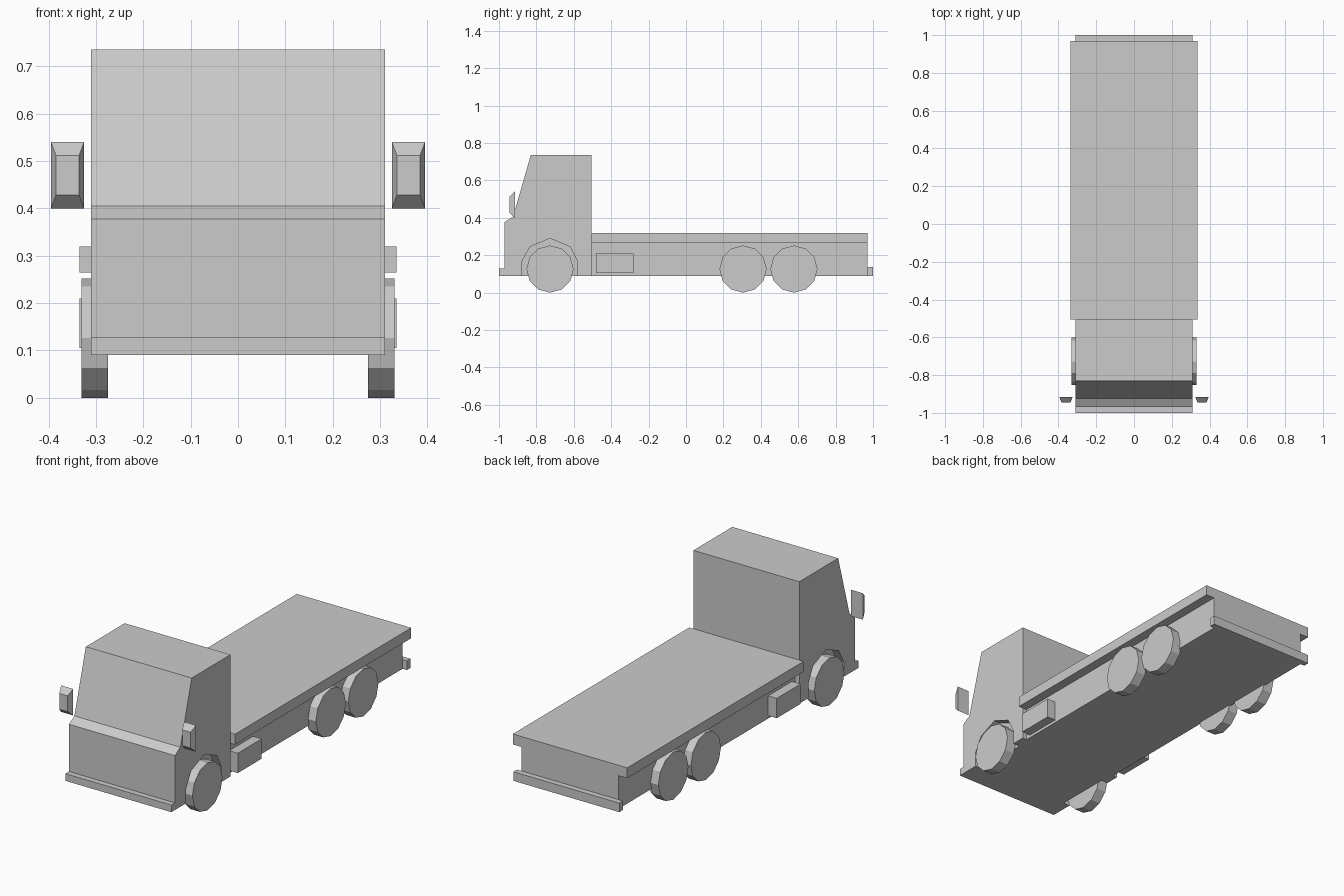
import bpy, bmesh, math
from mathutils import Matrix

if "Cube" in bpy.data.objects:
    bpy.data.objects.remove(bpy.data.objects["Cube"])


def finish(name, bm):
    bmesh.ops.recalc_face_normals(bm, faces=bm.faces)
    mesh = bpy.data.meshes.new(name)
    bm.to_mesh(mesh)
    bm.free()
    obj = bpy.data.objects.new(name, mesh)
    bpy.context.collection.objects.link(obj)
    return obj


def box(name, x0, x1, y0, y1, z0, z1):
    bm = bmesh.new()
    bmesh.ops.create_cube(bm, size=1)
    for v in bm.verts:
        v.co = (x1 if v.co.x > 0 else x0,
                y1 if v.co.y > 0 else y0,
                z1 if v.co.z > 0 else z0)
    return finish(name, bm)


def extrude_profile(name, profile, x0, x1):
    """Side profile of (y, z) points extruded along x."""
    bm = bmesh.new()
    face = bm.faces.new([bm.verts.new((x0, y, z)) for y, z in profile])
    new = bmesh.ops.extrude_face_region(bm, geom=[face])["geom"]
    bmesh.ops.translate(bm, vec=(x1 - x0, 0, 0),
                        verts=[g for g in new if isinstance(g, bmesh.types.BMVert)])
    return finish(name, bm)


def span(side, a, b):
    return sorted((side * a, side * b))


def wheel(name, side, y, r=0.126):
    bm = bmesh.new()
    rot = Matrix.Rotation(math.pi / 2, 4, 'Y')
    bmesh.ops.create_cone(bm, cap_ends=True, segments=12, radius1=r, radius2=r,
                          depth=0.055,
                          matrix=Matrix.Translation((side * 0.3025, y, r)) @ rot)
    return finish(name, bm)


def mirror(name, side):
    # box whose front face is smaller than its back
    x0, x1 = span(side, 0.325, 0.395)
    obj = box(name, x0, x1, -0.945, -0.915, 0.40, 0.54)
    cx = side * 0.36
    for v in obj.data.vertices:
        if v.co.y < -0.93:
            v.co.x = cx + (v.co.x - cx) * 0.7
            v.co.z = 0.512 if v.co.z > 0.47 else 0.428
    return obj


# cab
FRONT_AXLE = -0.727
cab = extrude_profile("cab", [(-0.97, 0.09), (-0.97, 0.378), (-0.925, 0.405),
                              (-0.83, 0.735), (-0.505, 0.735), (-0.505, 0.09)],
                      -0.31, 0.31)

# bumpers, bed and chassis
box("front_bumper", -0.31, 0.31, -1.0, -0.97, 0.09, 0.128)
box("rear_bumper", -0.31, 0.31, 0.97, 1.0, 0.09, 0.138)
box("flat_bed", -0.335, 0.335, -0.505, 0.97, 0.265, 0.32)
box("chassis", -0.285, 0.285, -0.505, 0.97, 0.09, 0.265)

# wheel arch outline cut into the cab
arch = [(-0.15, 0.05), (-0.15, 0.167), (-0.107, 0.245), (0, 0.29),
        (0.107, 0.245), (0.147, 0.167), (0.147, 0.05)]

for side, label in ((-1, "left"), (1, "right")):
    cutter = extrude_profile(f"{label}_arch_cutter",
                             [(y + FRONT_AXLE, z) for y, z in arch],
                             *span(side, 0.27, 0.36))
    cutter.hide_render = True
    cutter.hide_viewport = True
    mod = cab.modifiers.new(f"{label}_arch", 'BOOLEAN')
    mod.operation = 'DIFFERENCE'
    mod.solver = 'EXACT'
    mod.object = cutter

    # wheels, side tanks and mirrors
    for axle, y in (("front", FRONT_AXLE), ("middle", 0.305), ("rear", 0.577)):
        wheel(f"{label}_{axle}_wheel", side, y)
    box(f"{label}_side_tank", *span(side, 0.28, 0.335), -0.48, -0.28, 0.105, 0.21)
    mirror(f"{label}_mirror", side)
